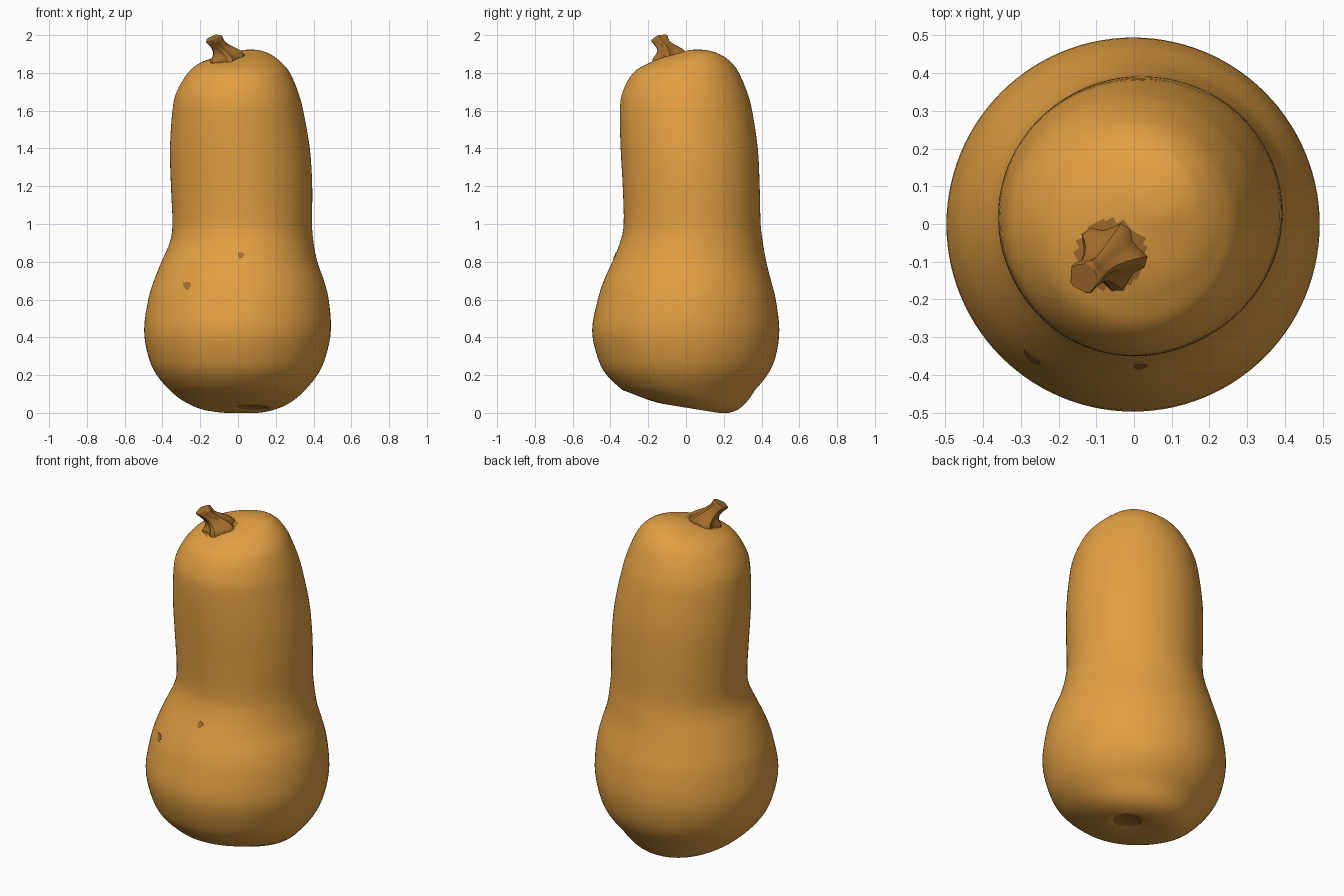
import bpy, bmesh, math
from mathutils import Vector

if "Cube" in bpy.data.objects:
    bpy.data.objects.remove(bpy.data.objects["Cube"])


def material(name, rgb):
    m = bpy.data.materials.new(name)
    m.diffuse_color = (*rgb, 1)
    m.use_nodes = True
    m.node_tree.nodes["Principled BSDF"].inputs["Base Color"].default_value = m.diffuse_color
    return m


ORANGE = material("squash orange", (0.76, 0.35, 0.055))
BROWN = material("stem brown", (0.37, 0.155, 0.025))


def finish(bm, name, mats, angle=40):
    bmesh.ops.recalc_face_normals(bm, faces=bm.faces[:])
    me = bpy.data.meshes.new(name)
    bm.to_mesh(me)
    bm.free()
    for m in mats:
        me.materials.append(m)
    ob = bpy.data.objects.new(name, me)
    bpy.context.collection.objects.link(ob)
    bpy.ops.object.select_all(action='DESELECT')
    ob.select_set(True)
    bpy.context.view_layer.objects.active = ob
    bpy.ops.object.shade_smooth_by_angle(angle=math.radians(angle))
    return ob


def loft(rings):
    """Skin closed rings of points and cap both ends."""
    bm = bmesh.new()
    vs = [[bm.verts.new(p) for p in r] for r in rings]
    n = len(vs[0])
    for a, b in zip(vs, vs[1:]):
        for i in range(n):
            j = (i + 1) % n
            bm.faces.new((a[i], a[j], b[j], b[i]))
    bm.faces.new(vs[0])
    bm.faces.new(vs[-1])
    return bm


def smooth_rows(rows, steps):
    """Catmull-Rom interpolation through rows of numbers."""
    out = []
    for k in range(len(rows) - 1):
        p0, p1 = rows[max(k - 1, 0)], rows[k]
        p2, p3 = rows[k + 1], rows[min(k + 2, len(rows) - 1)]
        for s in range(steps):
            t = s / steps
            out.append([0.5 * (2 * b + (c - a) * t + (2 * a - 5 * b + 4 * c - d) * t * t
                               + (3 * b - a - 3 * c + d) * t ** 3)
                        for a, b, c, d in zip(p0, p1, p2, p3)])
    return out + [list(rows[-1])]


# Body outline: height, left, right, front, back
OUTLINE = [
    (0.045, 0.075, 0.085, 0.035, 0.045), (0.04, 0.03, 0.13, -0.01, 0.09),
    (0.025, -0.04, 0.17, -0.06, 0.16), (0.026, -0.18, 0.20, -0.15, 0.21),
    (0.05, -0.26, 0.265, -0.23, 0.28), (0.1, -0.34, 0.335, -0.31, 0.345),
    (0.2, -0.43, 0.42, -0.42, 0.43), (0.3, -0.475, 0.465, -0.47, 0.475),
    (0.44, -0.497, 0.492, -0.497, 0.494), (0.6, -0.475, 0.48, -0.467, 0.475),
    (0.7, -0.445, 0.455, -0.435, 0.45), (0.8, -0.405, 0.42, -0.39, 0.425),
    (0.9, -0.362, 0.40, -0.35, 0.407), (1.0, -0.347, 0.392, -0.33, 0.395),
    (1.2, -0.355, 0.393, -0.335, 0.39), (1.4, -0.36, 0.38, -0.346, 0.38),
    (1.6, -0.347, 0.345, -0.35, 0.35), (1.7, -0.325, 0.318, -0.335, 0.323),
    (1.8, -0.265, 0.275, -0.28, 0.28), (1.85, -0.205, 0.235, -0.20, 0.245),
    (1.88, -0.13, 0.2, -0.13, 0.21), (1.905, -0.04, 0.16, -0.04, 0.165),
    (1.92, 0.02, 0.11, 0.015, 0.11), (1.923, 0.055, 0.075, 0.05, 0.07),
]
SEGS = 112
rows = smooth_rows(OUTLINE, 4)
rings = []
for z, l, r, f, b in rows:
    ring = []
    for i in range(SEGS):
        a = 2 * math.pi * i / SEGS
        x = (l + r) / 2 + (r - l) / 2 * math.cos(a)
        y = (f + b) / 2 + (b - f) / 2 * math.sin(a)
        tilt = max(0, 1 - z / 0.12) * 0.2 * (0.03 - y)   # base leans up at the front
        ring.append((x, y, max(0, z + tilt)))
    rings.append(ring)
bm = loft(rings)

# Brown skin around the stem and on the blossom scar
for face in bm.faces:
    c = face.calc_center_median()
    near_stem = c.z > 1.8 and math.hypot(c.x + 0.06, c.y + 0.08) < 0.092
    scar = c.z < 0.1 and math.hypot(c.x - 0.08, c.y - 0.04) < 0.08
    face.material_index = 1 if near_stem or scar else 0
finish(bm, "squash_body", [ORANGE, BROWN], 60)


# Small blemishes lying on the front skin
def front_y(x, z):
    k = next(i for i in range(len(rows) - 1) if rows[i][0] <= z < rows[i + 1][0] and z > 0.1)
    t = (z - rows[k][0]) / (rows[k + 1][0] - rows[k][0])
    l, r, f, b = [p + (q - p) * t for p, q in zip(rows[k][1:], rows[k + 1][1:])]
    u = (x - (l + r) / 2) / ((r - l) / 2)
    return (f + b) / 2 - (b - f) / 2 * math.sqrt(1 - u * u)


for n, (sx, sz, rad) in enumerate([(-0.27, 0.675, 0.021), (0.015, 0.835, 0.017)]):
    ringset = []
    for lift in (-0.004, 0.003):
        ring = []
        for i in range(10):
            a = 2 * math.pi * i / 10
            q = rad * (1 + 0.15 * math.sin(3 * a + n))
            x, z = sx + q * math.cos(a), sz + q * math.sin(a)
            ring.append((x, front_y(x, z) - lift, z))
        ringset.append(ring)
    finish(loft(ringset), f"blemish_{n + 1}", [BROWN], 30)

# Ridged stem, bending to the front left: centre, radius, ridge depth
STEM = [
    (-0.055, -0.08, 1.83, 0.088, 0.12), (-0.06, -0.085, 1.88, 0.085, 0.16),
    (-0.07, -0.09, 1.905, 0.068, 0.16), (-0.09, -0.105, 1.93, 0.045, 0.13),
    (-0.11, -0.125, 1.955, 0.038, 0.1), (-0.127, -0.138, 1.978, 0.043, 0.1),
    (-0.132, -0.142, 1.984, 0.040, 0.08),
]
stem_rows = smooth_rows(STEM, 2)
stem_rings = []
for k, (x, y, z, r, ridge) in enumerate(stem_rows):
    lean = min(1, k / 6) * 0.55
    axis = Vector((-0.75 * lean, -0.65 * lean, 1)).normalized()
    turn = Vector((0, 0, 1)).rotation_difference(axis)
    ring = []
    for i in range(20):
        a = 2 * math.pi * i / 20
        q = r * (1 + ridge * math.cos(5 * a + 0.6))
        ring.append(Vector((x, y, z)) + turn @ Vector((q * math.cos(a), q * math.sin(a), 0)))
    stem_rings.append(ring)
finish(loft(stem_rings), "stem", [BROWN], 40)
